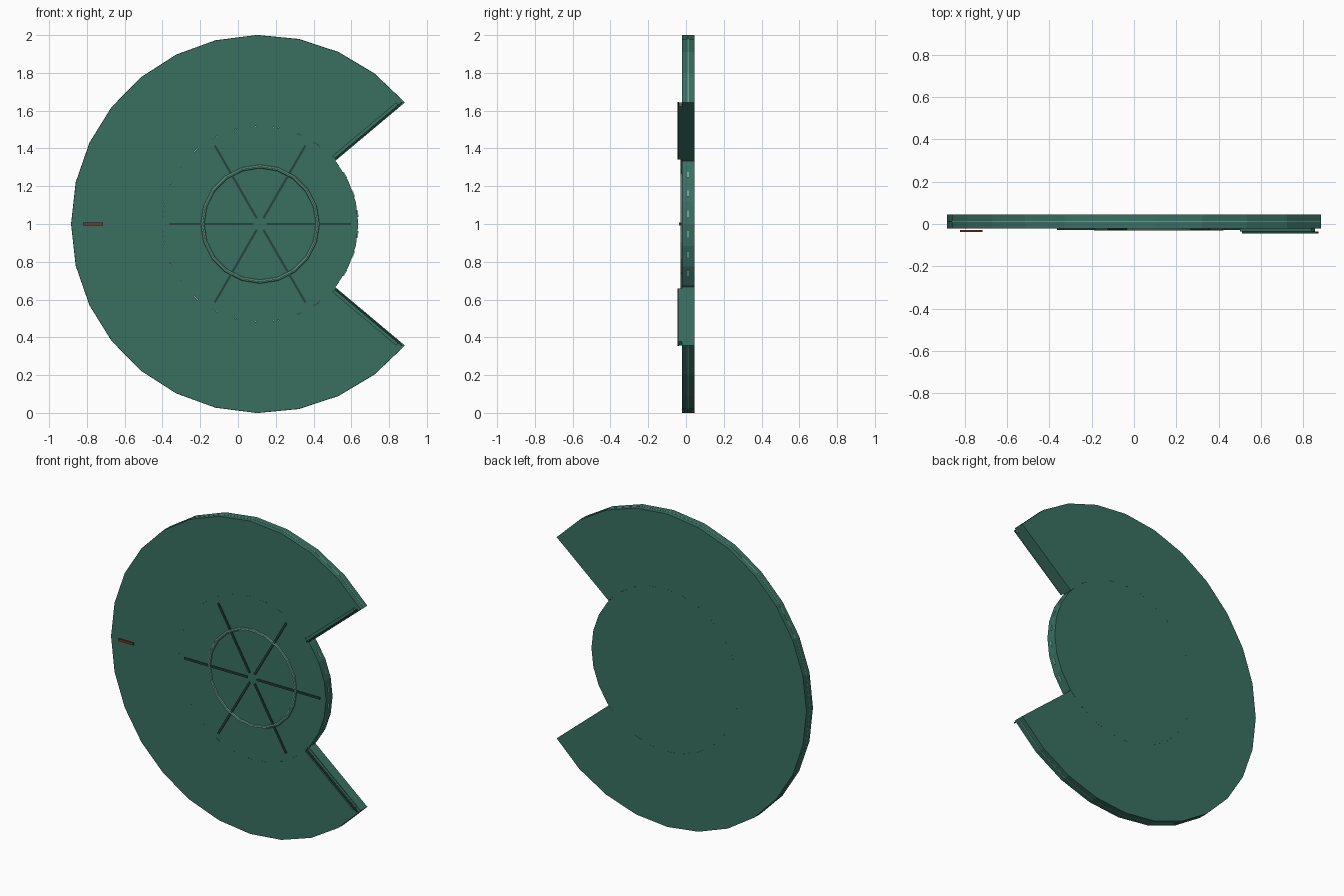
import bpy, bmesh
from math import cos, sin, pi, radians
from mathutils import Vector, Matrix

if "Cube" in bpy.data.objects:
    bpy.data.objects.remove(bpy.data.objects["Cube"])

CX, CZ = 0.117, 1.0            # disc centre
FRONT, BACK = -0.021, 0.045    # disc faces
GAP = radians(40)              # half angle of the missing wedge


def material(name, rgb):
    m = bpy.data.materials.new(name)
    m.diffuse_color = (*rgb, 1)
    m.use_nodes = True
    m.node_tree.nodes["Principled BSDF"].inputs["Base Color"].default_value = m.diffuse_color
    return m


hull = material("hull_green", (0.041, 0.16, 0.12))
light = material("light_green", (0.13, 0.35, 0.25))
dark = material("dark_green", (0.02, 0.06, 0.048))
glow = material("window_light", (0.3, 0.72, 0.6))
red = material("red", (0.22, 0.03, 0.026))


def finish(bm, name, mat):
    bmesh.ops.recalc_face_normals(bm, faces=bm.faces)
    me = bpy.data.meshes.new(name)
    bm.to_mesh(me)
    bm.free()
    ob = bpy.data.objects.new(name, me)
    bpy.context.collection.objects.link(ob)
    me.materials.append(mat)
    return ob


def polar(r, a, y):
    return Vector((CX + r * cos(a), y, CZ + r * sin(a)))


def sweep(name, profile, a0, a1, steps, mat):
    """Sweep a closed (radius, y) profile around the disc centre."""
    bm = bmesh.new()
    full = abs(a1 - a0 - 2 * pi) < 1e-6
    count = steps if full else steps + 1
    rings = [[bm.verts.new(polar(r, a0 + (a1 - a0) * i / steps, y)) for r, y in profile]
             for i in range(count)]
    n = len(profile)
    for i in range(steps):
        a, b = rings[i], rings[(i + 1) % count]
        for j in range(n):
            k = (j + 1) % n
            bm.faces.new((a[j], a[k], b[k], b[j]))
    if not full:
        bm.faces.new(rings[0])
        bm.faces.new(rings[-1])
    return finish(bm, name, mat)


def radial_boxes(name, boxes, mat):
    """Boxes given as angle, r0, r1, side offset centre, width, y0, y1."""
    bm = bmesh.new()
    for a, r0, r1, off, w, y0, y1 in boxes:
        m = (Matrix.Translation((CX, 0, CZ)) @ Matrix.Rotation(-a, 4, 'Y')
             @ Matrix.Translation(((r0 + r1) / 2, (y0 + y1) / 2, off))
             @ Matrix.Diagonal((r1 - r0, y1 - y0, w, 1)))
        bmesh.ops.create_cube(bm, size=1, matrix=m)
    return finish(bm, name, mat)


# main saucer: annular sector with the wedge open to the right
sweep("saucer_sector", [(0.52, FRONT), (1.0, FRONT), (1.0, BACK), (0.52, BACK)],
      GAP, 2 * pi - GAP, 22, hull)

# thin lighter line around the rim
sweep("rim_line", [(0.99, 0.009), (1.001, 0.009), (1.001, 0.015), (0.99, 0.015)],
      GAP, 2 * pi - GAP, 22, light)

# central hub disc
bm = bmesh.new()
bmesh.ops.create_cone(bm, cap_ends=True, segments=28, radius1=0.52, radius2=0.52,
                      depth=BACK - FRONT,
                      matrix=Matrix.Translation((CX, (FRONT + BACK) / 2, CZ))
                      @ Matrix.Rotation(pi / 2, 4, 'X'))
finish(bm, "hub", hull)

# small windows around the hub edge
radial_boxes("hub_windows", [(radians(6 + 12 * i), 0.51, 0.522, 0, 0.035, 0.008, 0.014)
                             for i in range(30)], glow)

# raised ring on the front
ring = [(0.305 + 0.01 * cos(j * pi / 4), FRONT + 0.009 * sin(j * pi / 4)) for j in range(8)]
sweep("front_ring", ring, 0, 2 * pi, 20, light)

# six spokes
radial_boxes("spokes", [(i * pi / 3, 0.035, 0.48, 0, 0.012, -0.028, -0.02)
                        for i in range(6)], dark)

# rails and cover strips along both cut edges
rails, covers = [], []
for s in (1, -1):
    rails.append((s * GAP, 0.525, 0.965, s * 0.017, 0.026, -0.036, -0.02))
    covers.append((s * GAP, 0.525, 0.99, s * 0.010, 0.008, -0.045, -0.036))
radial_boxes("edge_rails", rails, hull)
radial_boxes("edge_covers", covers, dark)

# red marker near the left rim
radial_boxes("red_marker", [(pi, 0.832, 0.938, 0, 0.015, -0.037, -0.029)], red)
